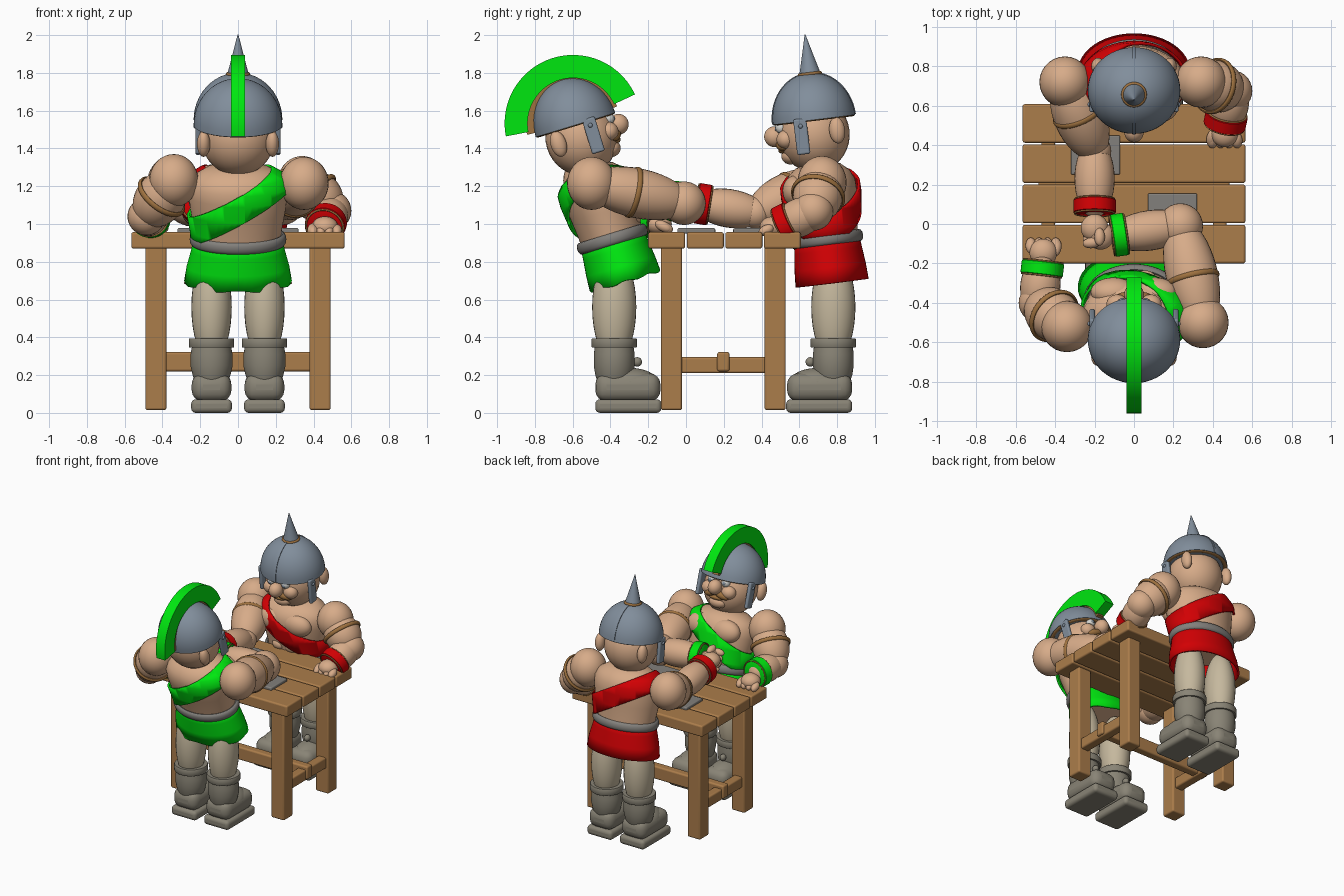
import bpy, bmesh, math
from mathutils import Matrix, Vector

if "Cube" in bpy.data.objects:
    bpy.data.objects.remove(bpy.data.objects["Cube"])


def colour(name, *rgb):
    m = bpy.data.materials.new(name)
    m.use_nodes = True
    m.diffuse_color = (*rgb, 1)
    m.node_tree.nodes["Principled BSDF"].inputs["Base Color"].default_value = (*rgb, 1)
    return m


skin = colour("skin", .68, .41, .25)
steel = colour("steel", .22, .27, .33)
green = colour("green cloth", 0, .8, .005)
red = colour("red cloth", .64, 0, .001)
wood = colour("wood", .41, .205, .07)
boot = colour("boot leather", .25, .23, .18)
grey = colour("grey iron", .225, .215, .2)
wool = colour("pale wool", .56, .48, .34)
strap = colour("brown strap", .34, .165, .05)
white = colour("eye white", .65, .65, .62)
I = Matrix()


def make(name, bm, mat, M=I, bevel=0):
    bmesh.ops.recalc_face_normals(bm, faces=bm.faces)
    me = bpy.data.meshes.new(name)
    bm.to_mesh(me)
    bm.free()
    me.materials.append(mat)
    me.polygons.foreach_set("use_smooth", [True] * len(me.polygons))
    me.set_sharp_from_angle(angle=math.radians(40))
    ob = bpy.data.objects.new(name, me)
    bpy.context.collection.objects.link(ob)
    ob.matrix_world = M
    if bevel:
        mod = ob.modifiers.new("rounding", "BEVEL")
        mod.width, mod.segments = bevel, 4
    return ob


def ball(name, centre, radii, mat, M=I):
    bm = bmesh.new()
    bmesh.ops.create_uvsphere(bm, u_segments=28, v_segments=18, radius=1)
    return make(name, bm, mat, M @ Matrix.Translation(centre) @ Matrix.Diagonal((*radii, 1)))


def aim(p, q, at):
    turn = (Vector(q) - Vector(p)).to_track_quat('Z', 'Y')
    return Matrix.Translation(at) @ turn.to_matrix().to_4x4()


def muscle(name, p, q, r, mat, M=I, extra=.03):
    p, q = Vector(p), Vector(q)
    return ball(name, (0, 0, 0), (r, r, (q - p).length / 2 + extra), mat, M @ aim(p, q, (p + q) / 2))


def box(name, lo, hi, mat, M=I, bevel=.012):
    lo, hi = Vector(lo), Vector(hi)
    bm = bmesh.new()
    bmesh.ops.create_cube(bm, size=1)
    bmesh.ops.transform(bm, verts=bm.verts, matrix=Matrix.Translation((lo + hi) / 2) @ Matrix.Diagonal((*(hi - lo), 1)))
    return make(name, bm, mat, M, bevel)


def skin_rows(rows, cap=True, loop=False):
    """Bridge rows of points, each row a closed loop."""
    bm = bmesh.new()
    rows = [[bm.verts.new(p) for p in row] for row in rows]
    n = len(rows[0])
    for a, b in zip(rows, rows[1:] + (rows[:1] if loop else [])):
        for i in range(n):
            bm.faces.new((a[i], a[(i + 1) % n], b[(i + 1) % n], b[i]))
    if cap and not loop:
        bm.faces.new(rows[0])
        bm.faces.new(rows[-1])
    return bm


def loft_mesh(rings, cap=True, grow=0, wave=0, n=48):
    """Stack of ellipses: (height, x radius, y radius)."""
    turns = [math.tau * i / n for i in range(n)]
    return skin_rows([[((rx + grow) * math.cos(a), (ry + grow) * math.sin(a),
                        z + (wave * math.cos(a * 8) if k == 0 else 0)) for a in turns]
                      for k, (z, rx, ry) in enumerate(rings)], cap)


def hoop(name, rx, ry, thick, tall, mat, M=I):
    rows = []
    for i in range(48):
        a = math.tau * i / 48
        rows.append([((rx + thick * math.cos(b)) * math.cos(a), (ry + thick * math.cos(b)) * math.sin(a),
                      tall * math.sin(b)) for b in [math.tau * j / 12 for j in range(12)]])
    return make(name, skin_rows(rows, loop=True), mat, M)


def arc_bar(name, inner, outer, half, start, end, mat, M):
    """Bar bent over the helmet from front to back."""
    rows = []
    for i in range(41):
        a = math.radians(start + (end - start) * i / 40)
        rows.append([(x, -r * math.cos(a), r * math.sin(a))
                     for x, r in ((-half, inner), (half, inner), (half, outer), (-half, outer))])
    return make(name, skin_rows(rows), mat, M)


TORSO = [(-.08, .22, .165), (.05, .232, .17), (.15, .25, .18), (.24, .262, .19), (.3, .262, .188),
         (.35, .235, .165), (.39, .17, .12), (.41, .06, .05)]


def hand(side, palm, reach, spread, F):
    palm, reach, spread = Vector(palm), Vector(reach), Vector(spread)
    ball(side + "_palm", palm, (.07, .07, .055), skin, F)
    for i in range(4):
        knuckle = palm + spread * (i - 1.5) * .042
        muscle(side + "_finger", knuckle + reach * .02, knuckle + reach * .07, .027, skin, F, .02)
    muscle(side + "_thumb", palm - spread * .06, palm - spread * .07 + reach * .06, .027, skin, F, .02)


def arm(side, S, E, W, palm, reach, spread, elbow, band, cloth, F):
    S, E, W = Vector(S), Vector(E), Vector(W)
    ball(side + "_shoulder", S, (.13, .13, .14), skin, F)
    muscle(side + "_upper_arm", S, E, .132, skin, F, .04)
    ball(side + "_biceps", S.lerp(E, .62), (.118,) * 3, skin, F)
    ball(side + "_elbow", E, (elbow,) * 3, skin, F)
    muscle(side + "_forearm", E, W, .102, skin, F, .06)
    hoop(side + "_arm_strap", band, band, .01, .015, strap, F @ aim(S, E, S.lerp(E, .45)))
    cuff = F @ aim(E, W, W)
    make(side + "_wristband", loft_mesh([(-.036, .1, .1), (-.03, .108, .108), (.03, .108, .108), (.036, .1, .1)]), cloth, cuff)
    for end in (-.036, .036):
        hoop(side + "_wristband_trim", .1, .1, .005, .005, strap, cuff @ Matrix.Translation((0, 0, end)))
    hand(side, palm, reach, spread, F)


def fighter(F, hips, tilt, leg_y, cloth, wave):
    B = F @ Matrix.Translation((0, hips, .92)) @ Matrix.Rotation(math.radians(tilt), 4, 'X')
    # legs and boots
    for s in (-1, 1):
        L = F @ Matrix.Translation((s * .14, leg_y, 0))
        ball("leg", (0, 0, .56), (.107, .117, .29), wool, L)
        box("boot_sole", (-.108, -.25, 0), (.108, .1, .072), boot, L, .025)
        box("boot_foot", (-.105, -.245, .06), (.105, .1, .21), boot, L, .06)
        ball("boot_instep", (0, -.085, .15), (.104, .155, .088), boot, L)
        make("boot_shaft", loft_mesh([(.17, .09, .09), (.2, .1, .1), (.25, .112, .108), (.31, .111, .108), (.37, .1, .1)]), boot, L)
        make("boot_cuff", loft_mesh([(.345, .117, .117), (.35, .12, .12), (.39, .12, .12), (.395, .117, .117)]), boot, L)
        ball("boot_buckle", (0, -.122, .27), (.022, .025, .025), boot, L)
    # torso, skirt, belt
    make("torso", loft_mesh(TORSO), skin, B)
    for s in (-1, 1):
        ball("chest_muscle", (s * .105, -.13, .27), (.115, .072, .085), skin, B)
        for z in (.08, .16):
            ball("belly_muscle", (s * .055, -.135, z), (.06, .05, .045), skin, B)
    skirt = loft_mesh([(-.235, .285, .195), (-.15, .272, .19), (-.06, .248, .18), (.02, .232, .172)], False, 0, wave)
    make("skirt", skirt, cloth, B).modifiers.new("cloth", "SOLIDIFY").thickness = .015
    hoop("belt", .238, .176, .018, .032, grey, B)
    # sash cut as a slanted slice of the torso shape
    bm = loft_mesh(TORSO, False, .024)
    normal, middle = Vector((.58, 0, 1)).normalized(), Vector((0, 0, .21))
    for s in (-1, 1):
        bmesh.ops.bisect_plane(bm, geom=bm.verts[:] + bm.edges[:] + bm.faces[:], plane_co=middle + normal * s * .07,
                               plane_no=normal * s, clear_outer=True)
    make("sash", bm, cloth, B).modifiers.new("cloth", "SOLIDIFY").thickness = .015
    # head
    ball("head", (0, 0, .56), (.195, .19, .2), skin, B)
    ball("nose", (0, -.208, .572), (.05, .055, .055), skin, B)
    ball("chin", (0, -.135, .46), (.07, .05, .045), skin, B)
    ball("lip", (0, -.172, .495), (.06, .025, .018), strap, B)
    for s in (-1, 1):
        ball("cheek", (s * .085, -.15, .55), (.055, .05, .05), skin, B)
        ball("eye", (s * .06, -.168, .615), (.032, .03, .032), white, B)
        ball("pupil", (s * .06, -.19, .612), (.014, .012, .014), steel, B)
        muscle("moustache", (s * .01, -.19, .53), (s * .095, -.165, .51), .026, strap, B, .01)
        ball("ear", (s * .182, .125, .565), (.035, .042, .07), skin, B)
        box("cheek_guard", (s * .212 - .014, -.1, .46), (s * .212 + .014, -.03, .65), steel, B, .01)
        ball("guard_rivet", (s * .226, -.065, .61), (.01, .012, .012), steel, B)
    # helmet with a brown lining along its lower edge
    H = B @ Matrix.Translation((0, .01, .635))
    steps = [math.radians(88 * i / 12) for i in range(13)]
    make("helmet", loft_mesh([(.25 * math.sin(a), .235 * math.cos(a), .22 * math.cos(a)) for a in steps]), steel, H)
    hoop("helmet_lining", .217, .203, .014, .006, strap, H)
    return H


def table():
    for i in range(4):
        y = -.2 + i * .204
        box("table_plank", (-.565, y, .87), (.565, y + .196, .957), wood)
    for x in (-.435, .435):
        for y in (-.077, .472):
            box("table_leg", (x - .056, y - .056, .015), (x + .056, y + .056, .88), wood)
        box("side_rail", (x - .035, -.05, .21), (x + .035, .45, .295), wood)
    box("cross_rail", (-.485, .165, .22), (.485, .23, .322), wood)
    for s in (-1, 1):
        y = .055 if s > 0 else .35
        box("elbow_pad", (s * .195 - .125, y - .1, .95), (s * .195 + .125, y + .1, .978), grey, I, .008)


table()

# red fighter at the back, with a spiked helmet
H = fighter(I, .745, 7, .78, red, 0)
arm("right", (-.35, .72, 1.22), (-.2, .37, 1.06), (-.2, .09, 1.105), (-.2, -.02, 1.14),
    (0, -1, .2), (.4, 0, .8), .085, .126, red, I)
arm("left", (.34, .72, 1.22), (.495, .675, 1.07), (.465, .53, 1), (.46, .46, .985),
    (0, -.8, -.4), (1, 0, 0), .105, .136, red, I)
make("spike", loft_mesh([(.235, .06, .06), (.26, .052, .052), (.36, .026, .026), (.455, .002, .002)]), steel,
     H @ Matrix.Translation((0, .008, 0)))
hoop("spike_collar", .055, .055, .01, .01, strap, H @ Matrix.Translation((0, .008, .243)))
arc_bar("helmet_ridge", .9, 1, .008, 1, 179, steel, H @ Matrix.Diagonal((1, .224, .254, 1)))

# green fighter at the front, leaning back, with a crested helmet
F = Matrix.Rotation(math.pi, 4, 'Z')
H = fighter(F, .39, -17, .38, green, .006)
arm("right", (-.35, .5, 1.215), (-.235, .01, 1.11), (.075, .055, 1.12), (.17, .06, 1.13),
    (1, .1, -.1), (0, .5, .8), .115, .128, green, F)
arm("left", (.34, .52, 1.23), (.485, .4, 1.04), (.465, .225, 1.035), (.46, .145, 1),
    (0, -.8, -.4), (1, 0, 0), .1, .136, green, F)
C = H @ Matrix.Translation((0, .01, .012))
arc_bar("crest", .24, .362, .038, 8, 174, green, C)
arc_bar("crest_base", .2, .25, .025, 4, 177, strap, C)
